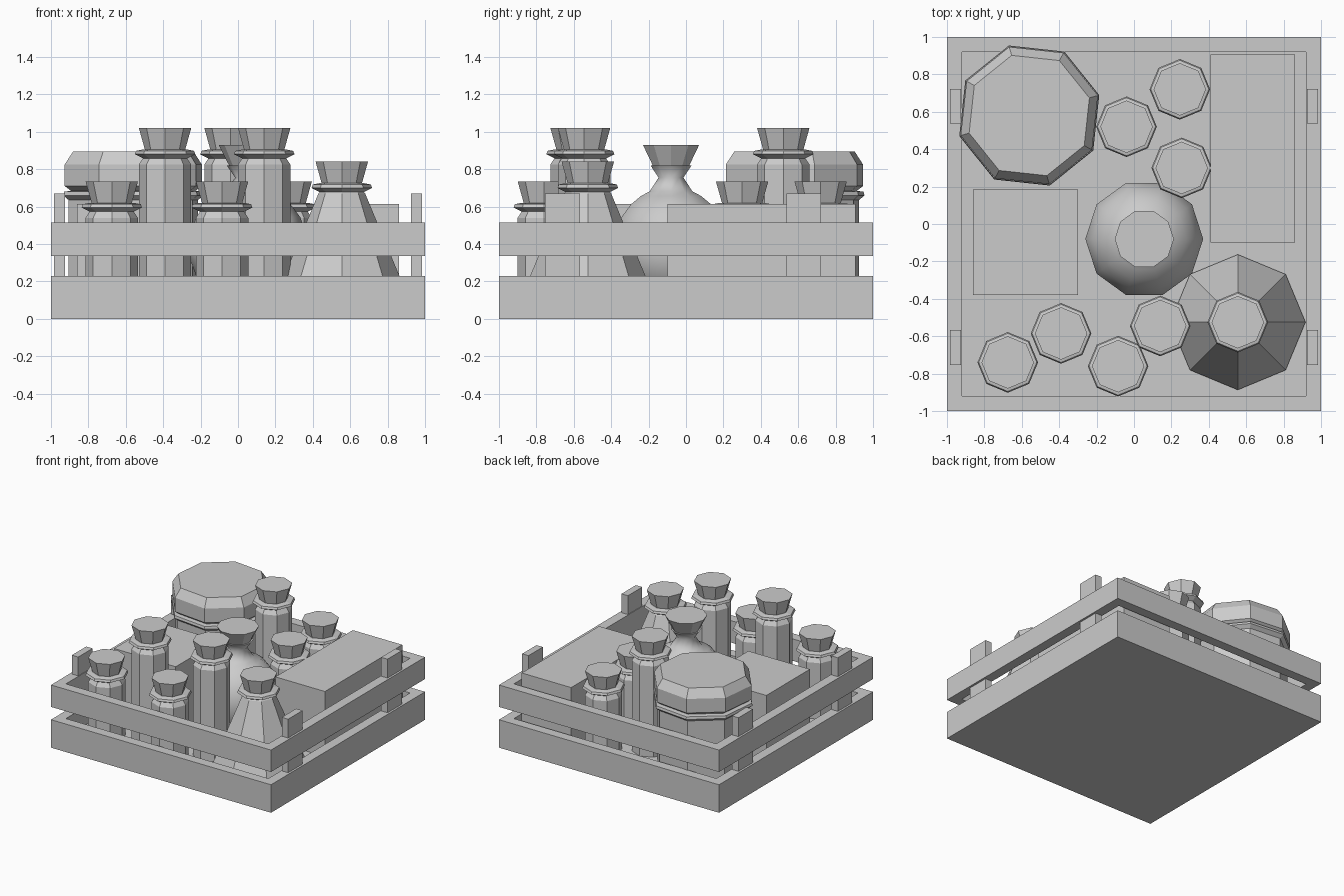
import bpy, bmesh, math

if "Cube" in bpy.data.objects:
    bpy.data.objects.remove(bpy.data.objects["Cube"])


def finish(name, bm, smooth=False):
    bmesh.ops.recalc_face_normals(bm, faces=bm.faces[:])
    me = bpy.data.meshes.new(name)
    bm.to_mesh(me)
    bm.free()
    for p in me.polygons:
        p.use_smooth = smooth and len(p.vertices) == 4
    ob = bpy.data.objects.new(name, me)
    bpy.context.collection.objects.link(ob)
    return ob


def box(name, x0, x1, y0, y1, z0, z1):
    bm = bmesh.new()
    bmesh.ops.create_cube(bm, size=1)
    for v in bm.verts:
        v.co = ((x0 + x1) / 2 + v.co.x * (x1 - x0),
                (y0 + y1) / 2 + v.co.y * (y1 - y0),
                (z0 + z1) / 2 + v.co.z * (z1 - z0))
    return finish(name, bm)


def lathe(name, x, y, profile, sides=8, turn=0.0, smooth=False):
    """Closed revolved solid from (radius, z) points, bottom to top."""
    bm = bmesh.new()
    rings = []
    for r, z in profile:
        rings.append([bm.verts.new((x + r * math.cos(turn + math.tau * i / sides),
                                    y + r * math.sin(turn + math.tau * i / sides), z))
                      for i in range(sides)])
    for a, b in zip(rings, rings[1:]):
        for i in range(sides):
            j = (i + 1) % sides
            bm.faces.new((a[i], a[j], b[j], b[i]))
    bm.faces.new(rings[0][::-1])
    bm.faces.new(rings[-1])
    return finish(name, bm, smooth)


def frame(name, z0, z1, outer=1.0, inner=0.92):
    """Square ring of crate boards."""
    bm = bmesh.new()
    rings = [[bm.verts.new((sx * r, sy * r, z))
              for sx, sy in ((-1, -1), (1, -1), (1, 1), (-1, 1))]
             for r, z in ((outer, z0), (outer, z1), (inner, z1), (inner, z0))]
    for k in range(4):
        a, b = rings[k], rings[(k + 1) % 4]
        for i in range(4):
            j = (i + 1) % 4
            bm.faces.new((a[i], a[j], b[j], b[i]))
    return finish(name, bm)


FLOOR = 0.08

# Crate: lower tray, upper rail, corner posts
frame("crate_lower_frame", 0, 0.23)
box("crate_floor", -0.92, 0.92, -0.92, 0.92, 0, FLOOR)
frame("crate_upper_frame", 0.335, 0.515)
for sx in (-1, 1):
    for y in (-0.66, 0.63):
        xs = sorted((sx * 0.925, sx * 0.983))
        box("crate_post", *xs, y - 0.093, y + 0.093, FLOOR, 0.67)

# Packed boxes
box("long_box", 0.41, 0.86, -0.10, 0.905, FLOOR, 0.615)
box("square_box", -0.86, -0.30, -0.38, 0.185, FLOOR, 0.615)


def cork(x, y, top):
    lathe("cork", x, y, [(0.105, top - 0.125), (0.14, top)])


def neck(top):
    """Flared lip below the cork."""
    return [(0.118, top - 0.162), (0.162, top - 0.14),
            (0.155, top - 0.122), (0.12, top - 0.115)]


# Straight bottles: three tall, four short
for x, y, top in ((-0.39, -0.585, 1.02), (0.14, -0.545, 1.02), (-0.04, 0.52, 1.02),
                  (-0.675, -0.74, 0.735), (-0.085, -0.76, 0.735),
                  (0.255, 0.30, 0.735), (0.245, 0.72, 0.735)):
    lathe("bottle", x, y, [(0.14, FLOOR), (0.14, top - 0.195)] + neck(top))
    cork(x, y, top)

# Conical flask
lathe("conical_flask", 0.555, -0.525, [(0.362, FLOOR + 0.02), (0.125, 0.67)] + neck(0.84))
cork(0.555, -0.525, 0.84)

# Round flask with flared lip
ball = [(0.32 * math.cos(math.radians(a)), 0.385 + 0.32 * math.sin(math.radians(a)))
        for a in (-70, -50, -30, -10, 10, 30, 45, 58, 68)]
lathe("round_flask", 0.055, -0.08, ball + [(0.07, 0.755), (0.115, 0.82)], 10, smooth=True)
lathe("round_flask_cork", 0.055, -0.08, [(0.1, 0.815), (0.158, 0.93)], 10)

# Big octagonal jar and lid
turn = math.radians(16.3)
lathe("jar", -0.56, 0.58, [(0.36, FLOOR), (0.36, 0.635), (0.39, 0.66),
                           (0.385, 0.68), (0.34, 0.685)], 8, turn)
lathe("jar_lid", -0.56, 0.58, [(0.345, 0.683), (0.382, 0.71), (0.382, 0.825),
                               (0.335, 0.895)], 8, turn)
